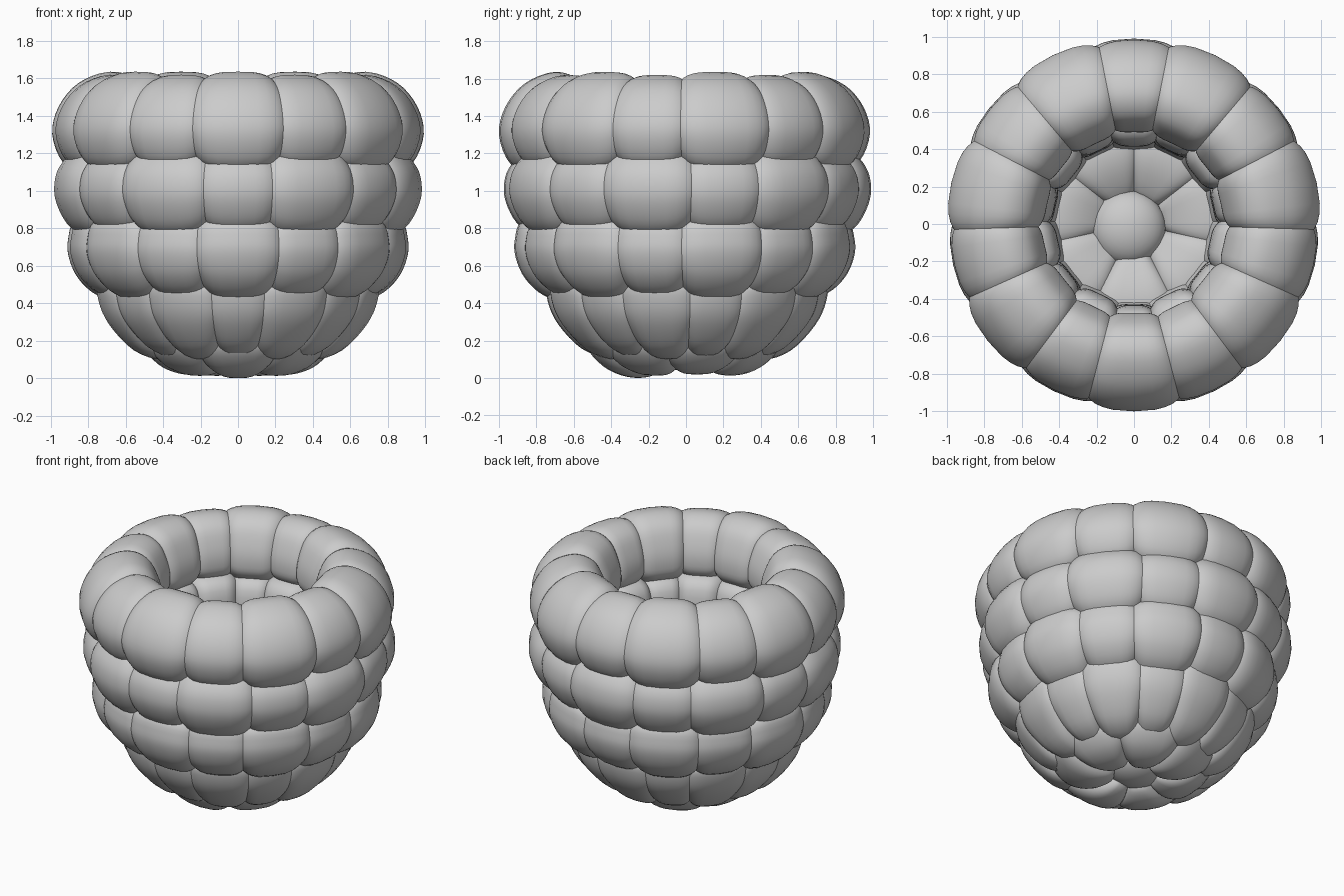
import bpy, bmesh, math
from mathutils import Vector

if "Cube" in bpy.data.objects:
    bpy.data.objects.remove(bpy.data.objects["Cube"])


def smooth_loop(pts, steps=4):
    """Closed Catmull-Rom curve through (radius, height) points."""
    n, out = len(pts), []
    P = [Vector(p) for p in pts]
    for i in range(n):
        a, b, c, d = P[i - 1], P[i], P[(i + 1) % n], P[(i + 2) % n]
        for k in range(steps):
            t = k / steps
            out.append(0.5 * (2 * b + (c - a) * t + (2 * a - 5 * b + 4 * c - d) * t * t
                              + (3 * b - a - 3 * c + d) * t ** 3))
    return out


def add_cell(bm, loop, angle, half, scale, segs=18):
    """One puffy lobe: the profile swept over an arc, rounded to a point at both ends."""
    mid = sum(loop, Vector((0, 0))) / len(loop)
    rings, tips = [], []

    def place(p, a):
        return bm.verts.new((p.x * math.cos(a), p.x * math.sin(a), p.y))

    for i in range(segs + 1):
        t = math.pi * (i / segs - 0.5)
        u = math.copysign(abs(math.sin(t)) ** 0.6, t)
        a = angle + half * u
        if i in (0, segs):
            tips.append(place(mid, a))
        else:
            s = math.cos(t) ** 0.5 * scale
            low = math.cos(t) ** 0.4        # lower edge is rounder than the upper one
            rings.append([place(mid + Vector(((p.x - mid.x) * s, (p.y - mid.y) * s
                                              * (low if p.y < mid.y else 1))), a) for p in loop])
    n = len(loop)
    for j in range(n):
        k = (j + 1) % n
        for r0, r1 in zip(rings, rings[1:]):
            bm.faces.new((r0[j], r0[k], r1[k], r1[j]))
        bm.faces.new((tips[0], rings[0][k], rings[0][j]))
        bm.faces.new((tips[1], rings[-1][j], rings[-1][k]))


def finish(bm, name):
    bmesh.ops.recalc_face_normals(bm, faces=bm.faces)
    for f in bm.faces:
        f.smooth = True
    me = bpy.data.meshes.new(name)
    bm.to_mesh(me)
    bm.free()
    bpy.context.collection.objects.link(bpy.data.objects.new(name, me))


def lobe_row(name, profile, count, wide, narrow, first_big=True, small=0.94):
    """Ring of lobes, alternating full and slightly sunken ones, starting at the front."""
    bm = bmesh.new()
    loop = smooth_loop(profile)
    for i in range(count):
        big = (i % 2 == 0) == first_big
        add_cell(bm, loop, -math.pi / 2 + i * math.tau / count,
                 math.radians(wide if big else narrow), 1.0 if big else small)
    finish(bm, name)


# Four rows of fourteen lobes, staggered row by row, each lapping over the one below
lobe_row("rim_row", [(.94, 1.155), (1.0, 1.31), (.965, 1.46), (.86, 1.585), (.7, 1.645),
                     (.57, 1.60), (.5, 1.48), (.475, 1.36), (.5, 1.26), (.64, 1.16), (.82, 1.11)],
         14, 18.5, 16)
lobe_row("upper_row", [(.9, .81), (.965, .91), (.99, 1.02), (.96, 1.14), (.85, 1.24), (.62, 1.27),
                       (.46, 1.23), (.415, 1.05), (.45, .88), (.62, .79), (.8, .765)],
         14, 18.5, 16, False)
lobe_row("middle_row", [(.76, .45), (.86, .54), (.91, .65), (.915, .75), (.87, .86), (.68, .92),
                        (.48, .86), (.43, .67), (.46, .5), (.62, .42)],
         14, 18, 16)
lobe_row("lower_row", [(.42, .11), (.56, .155), (.69, .29), (.75, .42), (.745, .53), (.6, .58),
                       (.47, .52), (.43, .38), (.38, .19)],
         14, 18.5, 16, False)

# Seven lobes closing the bottom, tucked under the lower row
bm = bmesh.new()
base = smooth_loop([(.13, .08), (.21, .03), (.32, .03), (.43, .08), (.51, .18), (.48, .29),
                    (.32, .29), (.15, .2)])
for i in range(7):
    add_cell(bm, base, -math.pi / 2 + i * math.tau / 7, math.radians(30),
             1.12 if i == 0 else (0.97 if i in (2, 5) else 1.02))
finish(bm, "base_row")

# Centre lobe at the tip
bm = bmesh.new()
bmesh.ops.create_uvsphere(bm, u_segments=28, v_segments=16, radius=1)
for v in bm.verts:
    v.co = Vector((v.co.x * .2 - .03, v.co.y * .2 - .02, .18 + v.co.z * .13))
finish(bm, "centre_lobe")

# Settle the model exactly on the ground plane
low = min(v.co.z for o in bpy.data.objects for v in o.data.vertices)
for o in bpy.data.objects:
    for v in o.data.vertices:
        v.co.z -= low
